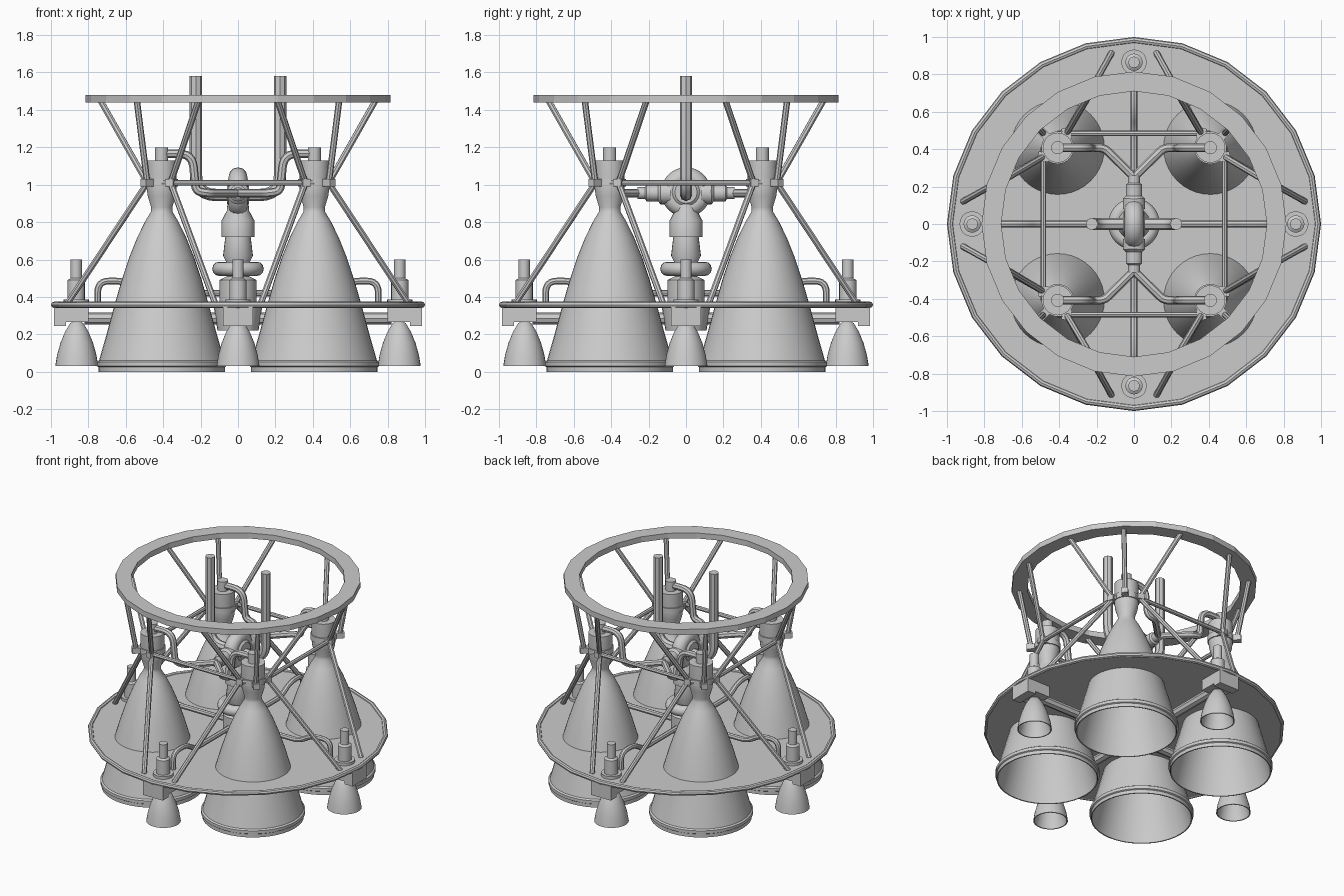
import bpy, bmesh
from math import pi, cos, sin, radians
from mathutils import Vector, Matrix

cube = bpy.data.objects.get("Cube")
if cube:
    bpy.data.objects.remove(cube)


def finish(obj, smooth=True):
    bpy.ops.object.select_all(action='DESELECT')
    obj.select_set(True)
    bpy.context.view_layer.objects.active = obj
    if smooth:
        bpy.ops.object.shade_smooth_by_angle(angle=radians(35))
    return obj


def from_bmesh(name, bm, smooth=True):
    bmesh.ops.recalc_face_normals(bm, faces=bm.faces)
    mesh = bpy.data.meshes.new(name)
    bm.to_mesh(mesh)
    bm.free()
    obj = bpy.data.objects.new(name, mesh)
    bpy.context.collection.objects.link(obj)
    return finish(obj, smooth)


def lathe(name, profile, at=(0, 0, 0), sides=32, smooth=True, closed=False, turn=None):
    """Spin (radius, height) points about z; turn optionally reorients the part."""
    bm = bmesh.new()
    pts = profile + profile[:1] if closed else profile
    verts = [bm.verts.new((r, 0, z)) for r, z in pts]
    edges = [bm.edges.new(pair) for pair in zip(verts, verts[1:])]
    bmesh.ops.spin(bm, geom=verts + edges, cent=(0, 0, 0), axis=(0, 0, 1),
                   angle=2 * pi, steps=sides)
    bmesh.ops.remove_doubles(bm, verts=bm.verts, dist=0.0004)
    bm.transform(Matrix.Translation(at) @ (turn or Matrix()))
    return from_bmesh(name, bm, smooth)


def torus(name, major, minor, at, turn=None, sides=32, section=12):
    ring = [(major + minor * cos(2 * pi * i / section), minor * sin(2 * pi * i / section))
            for i in range(section)]
    return lathe(name, ring, at, sides, closed=True, turn=turn)


def box(name, low, high, turn=None):
    low, high = Vector(low), Vector(high)
    bm = bmesh.new()
    bmesh.ops.create_cube(bm, size=1)
    place = Matrix.Translation((low + high) / 2) @ Matrix.Diagonal((*(high - low), 1))
    bm.transform((turn or Matrix()) @ place)
    return from_bmesh(name, bm, False)


def tube(name, points, radius, bend=0.0):
    """Round pipe along a path, with its corners rounded off by bend."""
    pts = [Vector(p) for p in points]
    path = [pts[0]]
    for a, b, c in zip(pts, pts[1:], pts[2:]):
        reach = min(bend, (a - b).length * 0.49, (c - b).length * 0.49)
        start, end = b + (a - b).normalized() * reach, b + (c - b).normalized() * reach
        for i in range(7):
            t = i / 6
            path.append(start * (1 - t) ** 2 + b * 2 * t * (1 - t) + end * t * t)
    path.append(pts[-1])
    curve = bpy.data.curves.new(name, 'CURVE')
    curve.dimensions = '3D'
    curve.bevel_depth, curve.bevel_resolution, curve.use_fill_caps = radius, 2, True
    spline = curve.splines.new('POLY')
    spline.points.add(len(path) - 1)
    for point, co in zip(spline.points, path):
        point.co = (*co, 1)
    obj = bpy.data.objects.new(name, curve)
    bpy.context.collection.objects.link(obj)
    finish(obj, False)
    bpy.ops.object.convert(target='MESH')
    return finish(bpy.context.view_layer.objects.active)


# Base plate with rolled rim, and upper mounting ring
lathe("base_plate", [(0, 0.345), (0.985, 0.345), (0.985, 0.365), (0, 0.365)],
      sides=24, smooth=False)
torus("base_rim", 0.983, 0.017, (0, 0, 0.358), sides=24, section=8)
lathe("upper_ring", [(0.71, 1.44), (0.815, 1.44), (0.815, 1.48), (0.71, 1.48)],
      sides=24, smooth=False, closed=True)

# Main engines: hollow bell, chamber, cap, and the struts that carry them
E, OUT, IN, FRAME = 0.408, 0.485, 0.36, 1.01
BELL = [(0.04, 0.84), (0.08, 0.78), (0.16, 0.6), (0.24, 0.35), (0.325, 0.03), (0.33, 0),
        (0.338, 0), (0.338, 0.025), (0.346, 0.03), (0.346, 0.052), (0.335, 0.06),
        (0.295, 0.2), (0.25, 0.365), (0.214, 0.49), (0.174, 0.61), (0.13, 0.72),
        (0.088, 0.805), (0.058, 0.855), (0.057, 0.88), (0.075, 0.94), (0.08, 0.98),
        (0.08, 1.13), (0.035, 1.13), (0.035, 1.2), (0, 1.2)]
for sx in (-1, 1):
    for sy in (-1, 1):
        side = ("left" if sx > 0 else "right") + ("_back" if sy > 0 else "_front")

        def at(x, y, z):
            return (sx * x, sy * y, z)

        lathe("main_engine_" + side, BELL, at(E, E, 0), sides=40)
        lathe("clamp_band_" + side, [(0.075, 0.99), (0.087, 0.99), (0.087, 1.03), (0.075, 1.03)],
              at(E, E, 0), closed=True)
        anchors = [(IN, OUT), (OUT, IN), (OUT, OUT)]
        for (x, y), angle in zip(anchors, (74, 16, 45)):
            turn = Matrix.Translation(at(x, y, FRAME)) @ Matrix.Rotation(sx * sy * radians(angle), 4, 'Z')
            box("strut_clamp_" + side, (-0.03, -0.022, -0.02), (0.03, 0.022, 0.02), turn)
            a = radians(angle)
            tube("upper_strut_" + side, [at(x, y, FRAME), at(0.765 * cos(a), 0.765 * sin(a), 1.45)], 0.017)
        tube("lower_strut_" + side, [at(IN, OUT, FRAME), at(0.12, 0.915, 0.36)], 0.017)
        tube("lower_strut_" + side, [at(OUT, IN, FRAME), at(0.915, 0.12, 0.36)], 0.017)
        # Propellant line from the pump to the engine cap
        tube("feed_line_" + side,
             [at(0, 0.2, 0.955), at(0, 0.25, 0.955), at(0.16, E, 0.955), at(0.225, E, 0.965),
              at(0.245, E, 1.165), at(E, E, 1.165)], 0.023, 0.07)

# Square frame joining the engines
for s in (-1, 1):
    tube("frame_bar_side", [(s * OUT, -E, FRAME), (s * OUT, E, FRAME)], 0.015)
    tube("frame_bar_cross", [(-E, s * OUT, FRAME), (E, s * OUT, FRAME)], 0.015)

# Steering thrusters on the rim, built once per quarter turn
THRUSTER = [(0.025, 0.26), (0.08, 0.15), (0.108, 0.03), (0.115, 0.03), (0.105, 0.09),
            (0.087, 0.155), (0.062, 0.215), (0.035, 0.26), (0, 0.28)]
MOUNT = [(0, 0.36), (0.068, 0.36), (0.068, 0.385), (0.046, 0.385), (0.046, 0.49),
         (0.03, 0.5), (0.03, 0.6), (0, 0.6)]
for i, side in enumerate(("left", "back", "right", "front")):
    turn = Matrix.Rotation(i * pi / 2, 4, 'Z')
    lathe("thruster_nozzle_" + side, THRUSTER, turn @ Vector((0.862, 0, 0)))
    lathe("thruster_valve_" + side, MOUNT, turn @ Vector((0.865, 0, 0)), sides=20)
    box("thruster_bracket_" + side, (0.8, -0.08, 0.265), (0.925, 0.08, 0.35), turn)
    box("thruster_outer_bracket_" + side, (0.92, -0.08, 0.245), (0.985, 0.08, 0.35), turn)
    tube("thruster_conduit_" + side, [turn @ Vector((x, 0, 0.285)) for x in (0.82, 0.1)], 0.032)
    path = [(0.75, 0.36), (0.75, 0.485), (0.6, 0.485), (0.5, 0.42), (0.08, 0.42)]
    tube("thruster_line_" + side, [turn @ Vector((x, 0, z)) for x, z in path], 0.018, 0.09)

# Central turbopump stack
lathe("pump_body", [(0, 0.36), (0.1, 0.36), (0.1, 0.49), (0.06, 0.51), (0.06, 0.58),
                    (0.08, 0.62), (0.068, 0.72), (0.087, 0.72), (0.087, 0.81),
                    (0.06, 0.86), (0.05, 0.96), (0, 0.96)], sides=24)
torus("pump_collector", 0.1, 0.038, (0, 0, 0.55))
lathe("pump_sump", [(0, 0.35), (0.13, 0.35), (0.11, 0.22), (0, 0.22)], sides=24)
sideways = Matrix.Rotation(pi / 2, 4, 'Y')
torus("pump_volute", 0.083, 0.05, (0, 0, 0.96), sideways)
lathe("pump_housing", [(0, -0.06), (0.06, -0.06), (0.1, -0.025), (0.1, 0.025),
                       (0.06, 0.06), (0, 0.06)], (0, 0, 0.96), sides=16, turn=sideways)
for s in (-1, 1):
    lathe("pump_outlet", [(0, 0.08), (0.06, 0.08), (0.06, 0.135), (0.044, 0.15),
                          (0.044, 0.21), (0.032, 0.22), (0.032, 0.26), (0, 0.26)],
          (0, 0, 0.955), sides=20, turn=Matrix.Rotation(-s * pi / 2, 4, 'X'))
    # Tall supply pipe bending into the pump
    tube("supply_pipe", [(s * 0.225, 0, 1.58), (s * 0.225, 0, 0.945), (0, 0, 0.945)], 0.033, 0.13)
